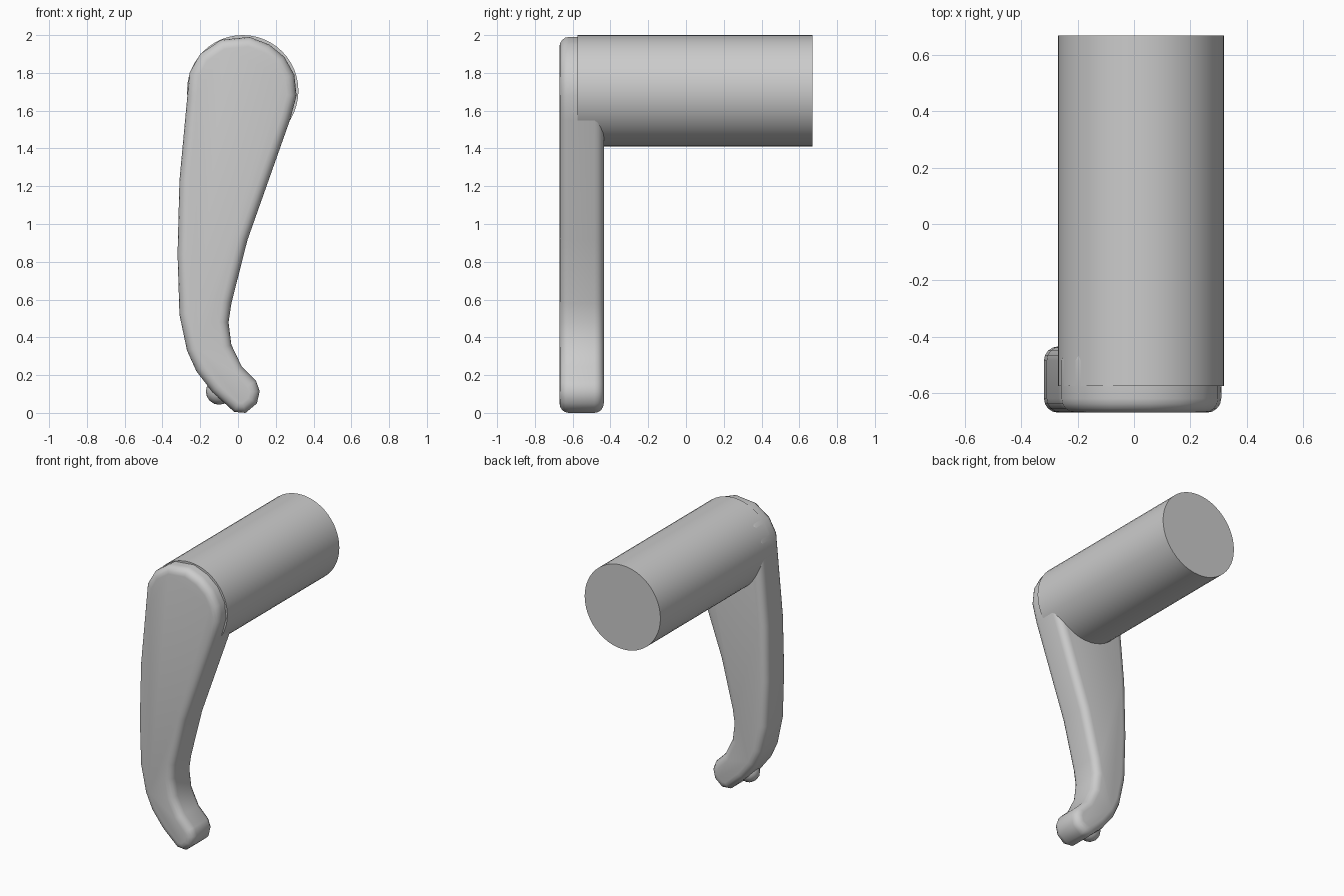
import bpy, bmesh, math

if "Cube" in bpy.data.objects:
    bpy.data.objects.remove(bpy.data.objects["Cube"])


def smooth(obj, angle):
    bpy.ops.object.select_all(action='DESELECT')
    obj.select_set(True)
    bpy.context.view_layer.objects.active = obj
    bpy.ops.object.shade_smooth_by_angle(angle=math.radians(angle))


# Lever arm: curved outline (x, z) extruded along y with rounded rims
outline = [
    (-.257, 1.80), (-.268, 1.68), (-.31, 1.23), (-.32, .84), (-.31, .52),
    (-.27, .33), (-.22, .22), (-.135, .11), (-.02, .005), (.04, 0),
    (.10, .05), (.115, .115), (.095, .17), (.02, .245), (-.035, .36),
    (-.05, .48), (-.035, .58), (.05, .915), (.275, 1.55), (.31, 1.68),
    (.298, 1.79), (.245, 1.885), (.165, 1.95), (.06, 1.99), (-.09, 1.975),
    (-.20, 1.90)]
FRONT, BACK = -.67, -.435
bm = bmesh.new()
face = bm.faces.new([bm.verts.new((x, FRONT, z)) for x, z in outline])
ext = bmesh.ops.extrude_face_region(bm, geom=[face])
for v in ext['geom']:
    if isinstance(v, bmesh.types.BMVert):
        v.co.y = BACK
if not any(len(f.verts) > 4 and abs(f.calc_center_median().y - FRONT) < 1e-4 for f in bm.faces):
    bm.faces.new([v for v in bm.verts if abs(v.co.y - FRONT) < 1e-4])
bmesh.ops.recalc_face_normals(bm, faces=bm.faces)
rims = [e for e in bm.edges if abs(e.verts[0].co.y - e.verts[1].co.y) < 1e-5]
bmesh.ops.bevel(bm, geom=rims, offset=.05, segments=4, profile=.5,
                affect='EDGES', clamp_overlap=False)
mesh = bpy.data.meshes.new("lever_arm")
bm.to_mesh(mesh)
bm.free()
lever = bpy.data.objects.new("lever_arm", mesh)
bpy.context.collection.objects.link(lever)
smooth(lever, 45)

# Pivot barrel running backwards from the head of the lever
bpy.ops.mesh.primitive_cylinder_add(
    vertices=48, radius=.295, depth=1.245,
    location=(.025, .0475, 1.705), rotation=(math.pi / 2, 0, 0))
barrel = bpy.context.object
barrel.name = "pivot_barrel"
smooth(barrel, 40)

# Small round nub under the lever tip
bpy.ops.mesh.primitive_uv_sphere_add(
    segments=16, ring_count=8, radius=.07, location=(-.1, -.56, .113),
    rotation=(math.pi / 2, 0, 0))
nub = bpy.context.object
nub.name = "tip_nub"
smooth(nub, 60)
